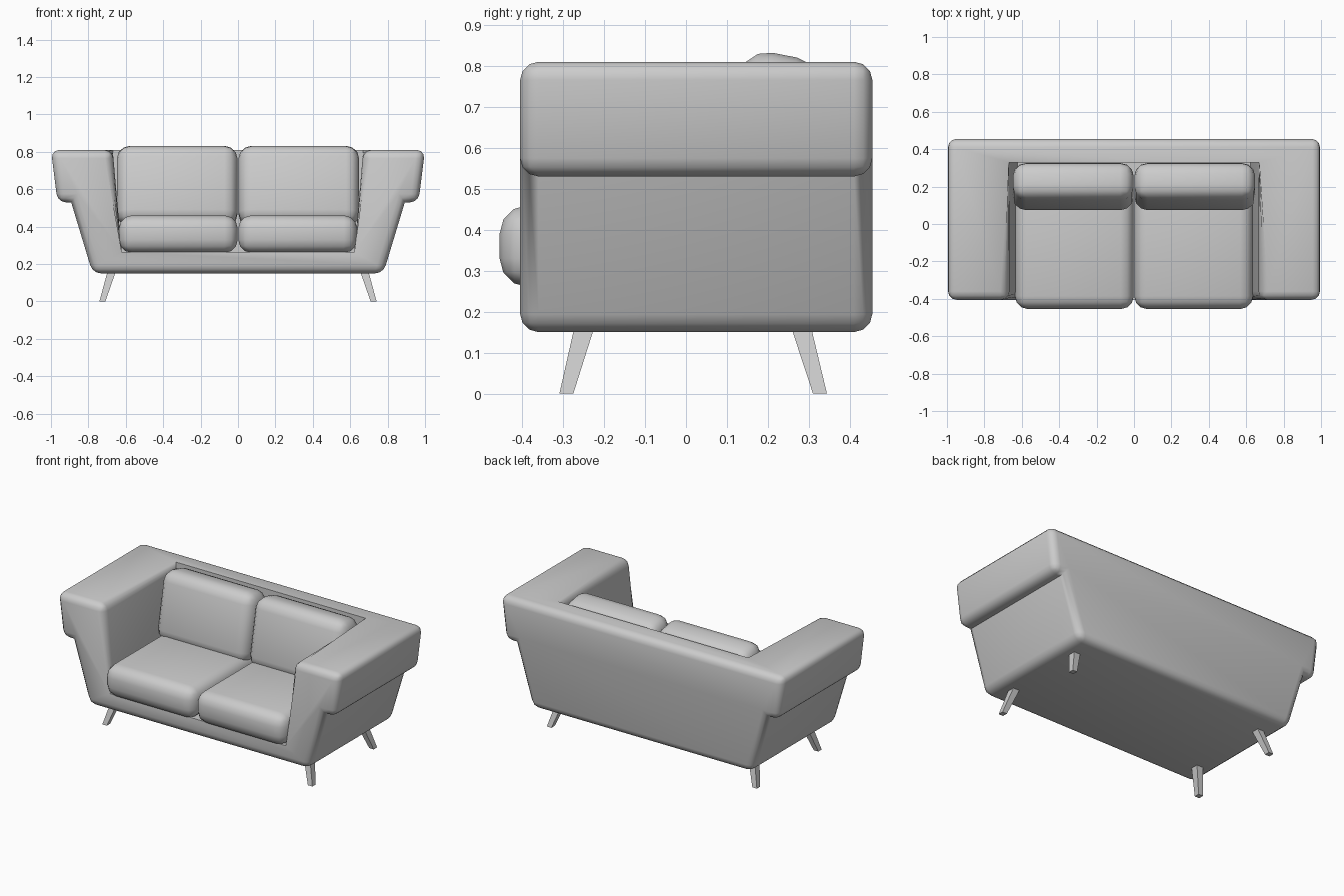
import bpy, bmesh, math
from mathutils import Matrix, Vector

if "Cube" in bpy.data.objects:
    bpy.data.objects.remove(bpy.data.objects["Cube"])


def finish(name, bm, angle=50):
    bmesh.ops.recalc_face_normals(bm, faces=bm.faces[:])
    me = bpy.data.meshes.new(name)
    bm.to_mesh(me)
    bm.free()
    ob = bpy.data.objects.new(name, me)
    bpy.context.collection.objects.link(ob)
    bpy.ops.object.select_all(action='DESELECT')
    bpy.context.view_layer.objects.active = ob
    ob.select_set(True)
    bpy.ops.object.shade_smooth_by_angle(angle=math.radians(angle))
    return ob


# Sofa frame: one shell with overhanging arms, a back wall and a seat recess
Y0, Y1, YB = -0.405, 0.455, 0.33
FLOOR, TOP = 0.265, 0.81
outer_half = [(0.777, 0.15), (0.892, 0.53), (0.965, 0.53), (1.0, TOP)]
inner_half = [(0.67, TOP), (0.622, FLOOR)]
mirror = lambda pts: [(-x, z) for x, z in reversed(pts)]
outer = outer_half + mirror(outer_half)
inner = inner_half + mirror(inner_half)

bm = bmesh.new()
ring = lambda pts, y: [bm.verts.new((x, y, z)) for x, z in pts]
of, ob_ = ring(outer, Y0), ring(outer, Y1)
nf, nb = ring(inner, Y0), ring(inner, YB)
bm.faces.new(of[:4] + nf + of[4:])              # front
bm.faces.new(ob_)                               # rear
for i in range(8):                              # outer skin, top left open
    if i != 3:
        j = (i + 1) % 8
        bm.faces.new((of[i], of[j], ob_[j], ob_[i]))
for i in range(3):                              # recess walls and floor
    bm.faces.new((nf[i], nf[i + 1], nb[i + 1], nb[i]))
bm.faces.new(nb)                                # backrest
bm.faces.new((of[3], ob_[3], ob_[4], of[4], nf[3], nb[3], nb[0], nf[0]))  # top
bmesh.ops.recalc_face_normals(bm, faces=bm.faces[:])
sharp = {frozenset((nf[1], nf[2])), frozenset((nb[0], nb[3]))}
soft = [e for e in bm.edges
        if e.is_convex and e.calc_face_angle() > 0.3
        and frozenset(e.verts) not in sharp]
bmesh.ops.bevel(bm, geom=soft, offset=0.058, offset_type='OFFSET', segments=3,
                profile=0.5, affect='EDGES', clamp_overlap=True)
finish("sofa_frame", bm)


# Cushions: rounded boxes
def cushion(name, size, loc, tilt, bevel):
    bm = bmesh.new()
    bmesh.ops.create_cube(bm, size=1, matrix=Matrix.Diagonal((*size, 1)))
    bmesh.ops.bevel(bm, geom=bm.edges[:], offset=bevel, segments=3,
                    profile=0.5, affect='EDGES')
    bm.transform(Matrix.Translation(loc) @ Matrix.Rotation(tilt, 4, 'X'))
    finish(name, bm)


for side, s in (("left", -1), ("right", 1)):
    cushion(f"seat_cushion_{side}", (0.635, 0.78, 0.2),
            Vector((s * 0.319, -0.065, 0.36)), 0, 0.07)
    cushion(f"back_cushion_{side}", (0.645, 0.2, 0.43),
            Vector((s * 0.325, 0.2, 0.615)), -math.radians(11), 0.07)

# Splayed tapered legs: (x, y, z, half width)
for end, y_top, y_bot in (("front", -0.25, -0.292), ("rear", 0.283, 0.327)):
    for side, s in (("left", -1), ("right", 1)):
        bm = bmesh.new()
        rings = []
        for x, y, z, hx, hy in ((0.725, y_bot, 0, 0.016, 0.017),
                                (0.677, y_top, 0.155, 0.022, 0.024)):
            rings.append([bm.verts.new((s * (x + a * hx), y + b * hy, z))
                          for a, b in ((-1, -1), (1, -1), (1, 1), (-1, 1))])
        lo, hi = rings
        bm.faces.new(lo)
        bm.faces.new(hi)
        for i in range(4):
            j = (i + 1) % 4
            bm.faces.new((lo[i], lo[j], hi[j], hi[i]))
        finish(f"{end}_leg_{side}", bm, 30)
